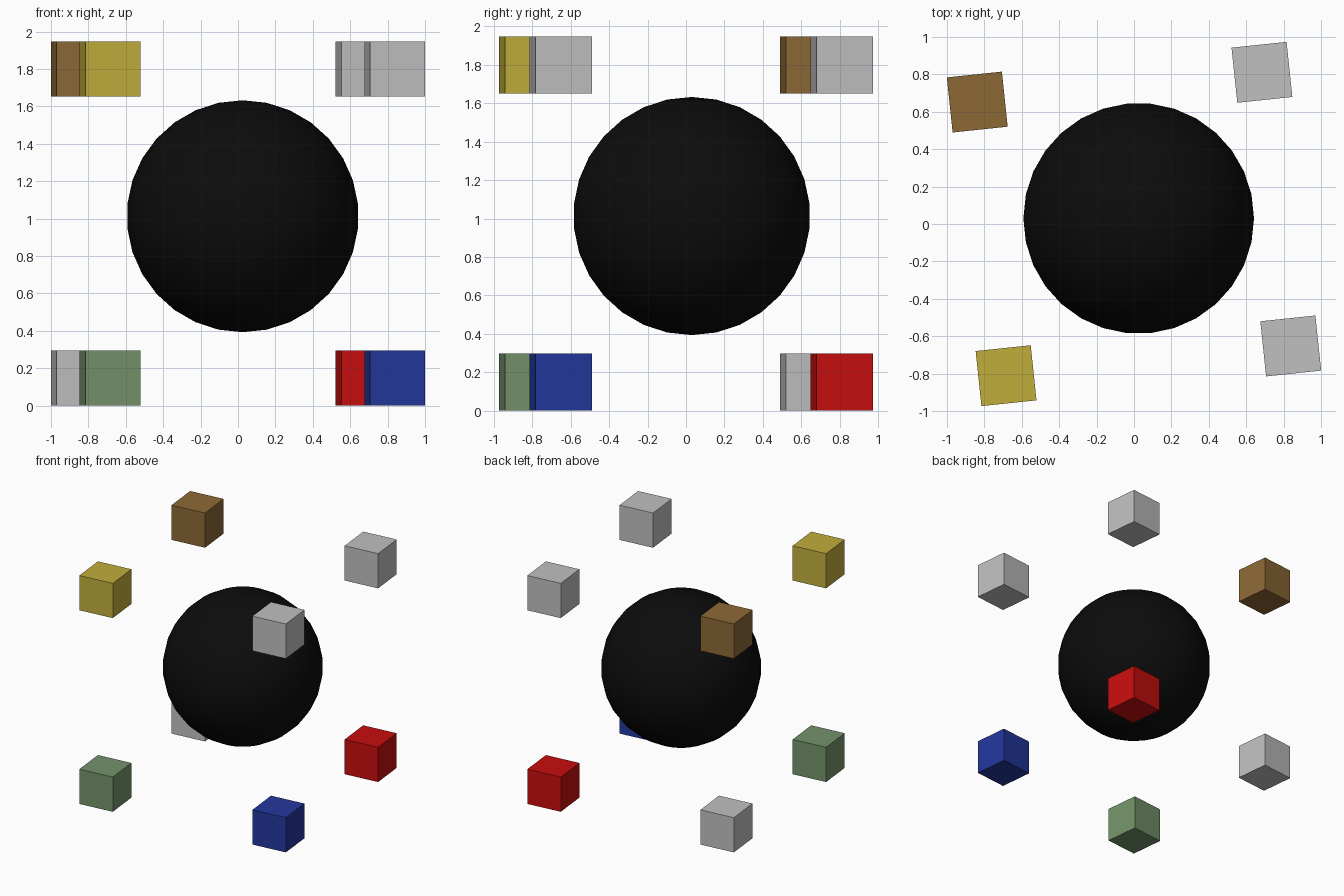
import bpy
import math

default = bpy.data.objects.get("Cube")
if default:
    bpy.data.objects.remove(default, do_unlink=True)


def linear(value):
    c = value / 255
    return c / 12.92 if c <= 0.04045 else ((c + 0.055) / 1.055) ** 2.4


def make_material(name, rgb):
    colour = [linear(v) for v in rgb] + [1]
    mat = bpy.data.materials.new(name)
    mat.use_nodes = True
    mat.diffuse_color = colour
    mat.node_tree.nodes["Principled BSDF"].inputs["Base Color"].default_value = colour
    return mat


black = make_material("black", (12, 12, 12))
grey = make_material("light_grey", (192, 192, 192))
red = make_material("red", (201, 14, 14))
blue = make_material("blue", (35, 55, 157))
green = make_material("sage_green", (116, 147, 106))
yellow = make_material("mustard_yellow", (193, 174, 60))
brown = make_material("brown", (141, 105, 54))

TURN = math.radians(6)
SIDE = 0.296
LOW, HIGH = SIDE / 2, 1.8

# Central ball: an odd ring count puts a flat band at its equator
bpy.ops.mesh.primitive_uv_sphere_add(segments=30, ring_count=15, radius=0.62,
                                     location=(0.025, 0.03, 1.013),
                                     rotation=(0, 0, TURN))
ball = bpy.context.object
ball.name = "central_ball"
ball.data.materials.append(black)
bpy.ops.object.shade_smooth_by_angle()

# Eight corner cubes: position, then lower and upper colours
corners = {
    "front_right": (-0.684, -0.811, green, yellow),
    "front_left": (0.838, -0.652, blue, grey),
    "back_right": (-0.838, 0.652, grey, brown),
    "back_left": (0.684, 0.811, red, grey),
}
for corner, (x, y, lower, upper) in corners.items():
    for level, z, mat in (("lower", LOW, lower), ("upper", HIGH, upper)):
        bpy.ops.mesh.primitive_cube_add(size=SIDE, location=(x, y, z),
                                        rotation=(0, 0, TURN))
        cube = bpy.context.object
        cube.name = f"{level}_{corner}_cube"
        cube.data.materials.append(mat)
